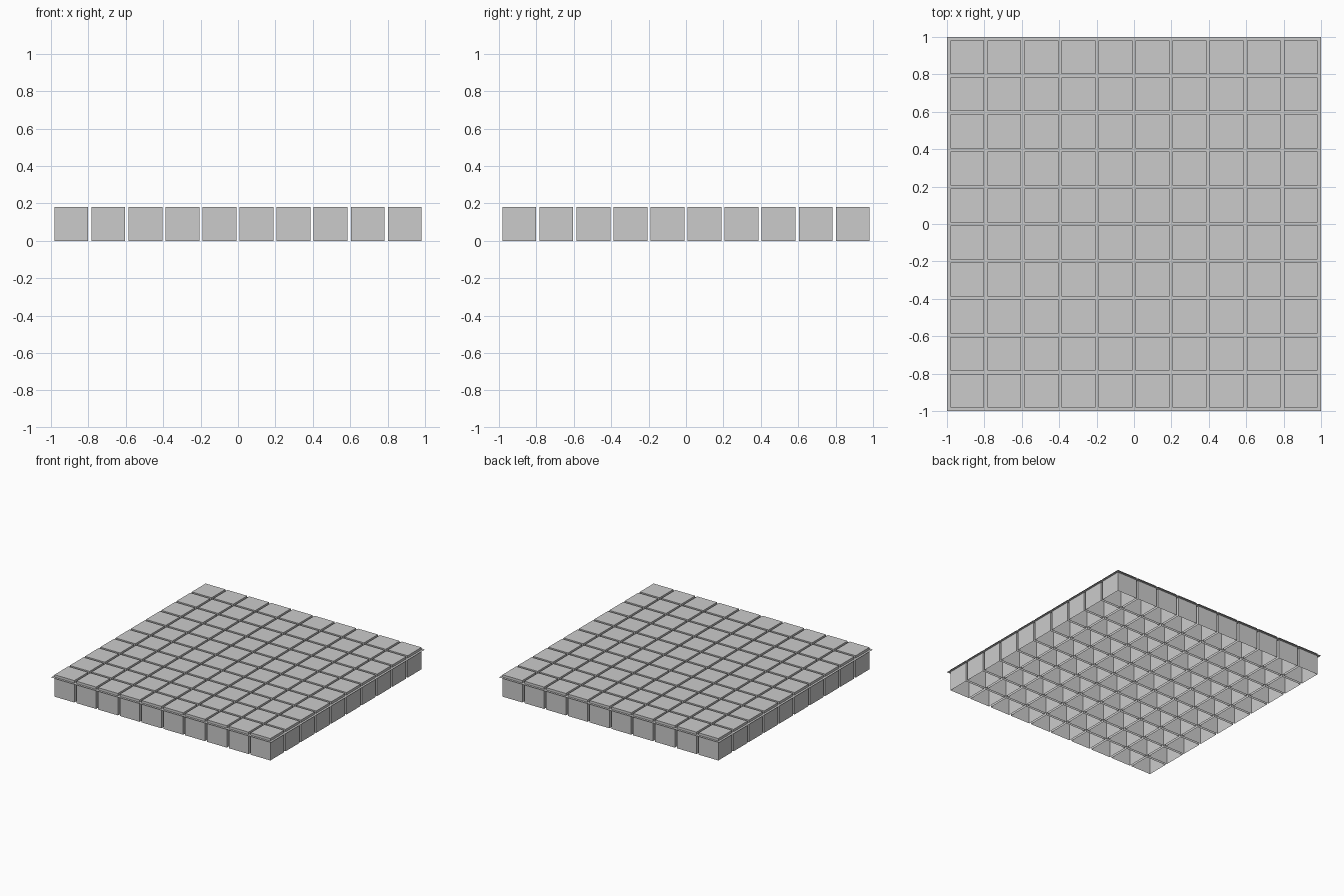
import bpy
import bmesh

cube = bpy.data.objects.get("Cube")
if cube:
    bpy.data.objects.remove(cube)

COUNT = 10
SIZE = 0.18
PITCH = 0.198
SHEET_Z = 0.16


def make_material(name, value):
    mat = bpy.data.materials.new(name)
    mat.use_nodes = True
    colour = (value, value, value, 1.0)
    mat.diffuse_color = colour
    mat.node_tree.nodes["Principled BSDF"].inputs["Base Color"].default_value = colour
    return mat


def make_object(name, bm, mat):
    mesh = bpy.data.meshes.new(name)
    bm.to_mesh(mesh)
    bm.free()
    mesh.materials.append(mat)
    obj = bpy.data.objects.new(name, mesh)
    bpy.context.collection.objects.link(obj)
    return obj


grey = make_material("light grey", 0.6)

# One block, a thin shell left open underneath
bm = bmesh.new()
bmesh.ops.create_cube(bm, size=SIZE)
bmesh.ops.translate(bm, verts=bm.verts, vec=(0, 0, SIZE / 2))
bm.normal_update()
underside = [f for f in bm.faces if f.normal.z < -0.5]
bmesh.ops.delete(bm, geom=underside, context="FACES_ONLY")
blocks = make_object("blocks", bm, grey)
start = -PITCH * (COUNT - 1) / 2
blocks.location = (start, start, 0)

# Repeat the block into a square field
for axis in range(2):
    array = blocks.modifiers.new("row" if axis == 0 else "column", "ARRAY")
    array.count = COUNT
    array.use_relative_offset = False
    array.use_constant_offset = True
    offset = [0, 0, 0]
    offset[axis] = PITCH
    array.constant_offset_displace = offset

# Thin sheet that the blocks poke through
bm = bmesh.new()
bmesh.ops.create_grid(bm, x_segments=1, y_segments=1, size=1.0)
sheet = make_object("grout_sheet", bm, grey)
sheet.location.z = SHEET_Z
